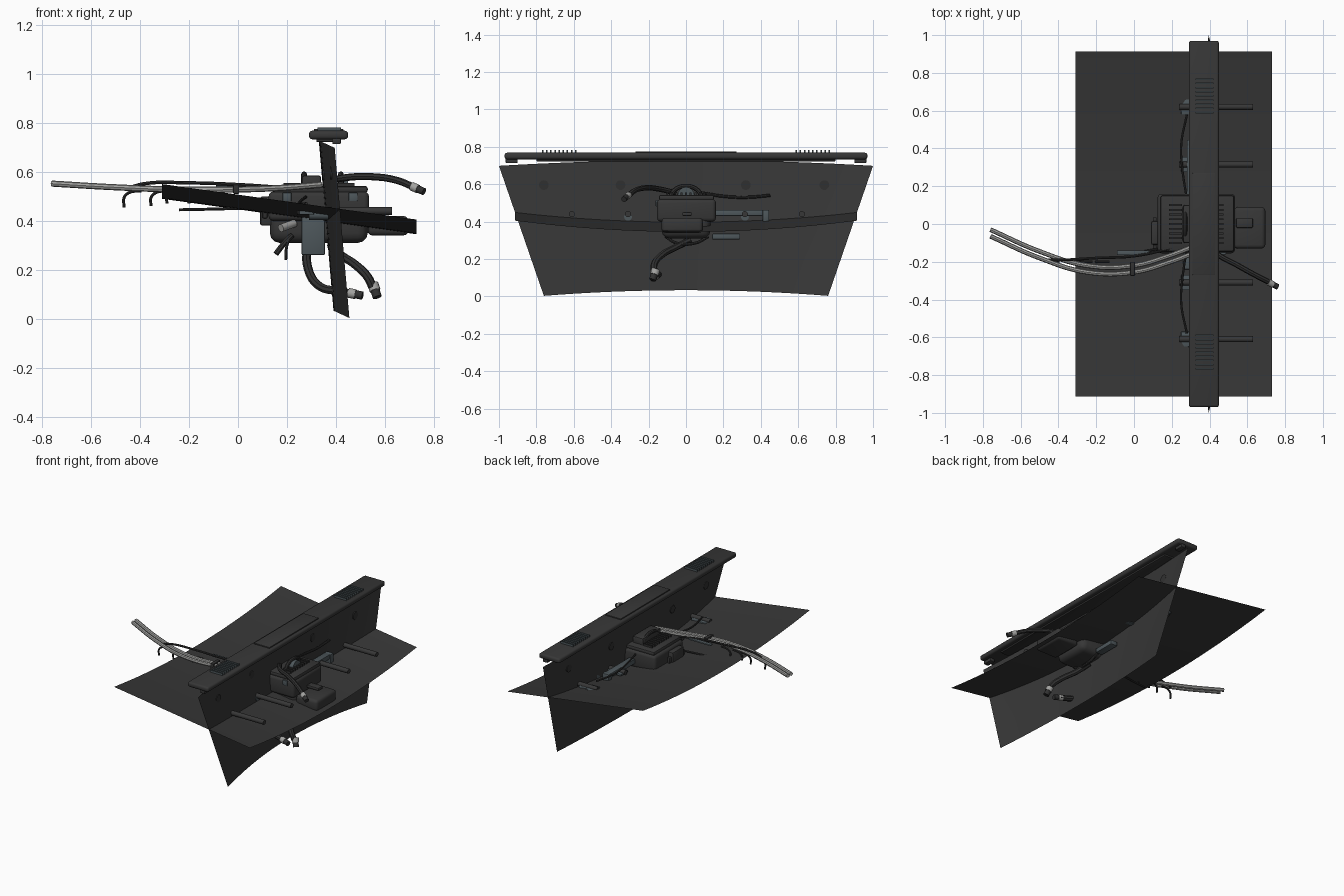
import bpy
import bmesh
from math import radians
from mathutils import Vector

default_cube = bpy.data.objects.get("Cube")
if default_cube:
    bpy.data.objects.remove(default_cube, do_unlink=True)


def make_material(name, red, green, blue):
    material = bpy.data.materials.new(name)
    material.use_nodes = True
    colour = (red, green, blue, 1)
    material.diffuse_color = colour
    material.node_tree.nodes["Principled BSDF"].inputs["Base Color"].default_value = colour
    return material


charcoal = make_material("charcoal plastic", .038, .038, .038)
black = make_material("black rubber", .03, .03, .03)
slate = make_material("slate metal", .075, .095, .105)
silver = make_material("silver tubing", .36, .36, .35)


def finish(obj, material, angle=40):
    obj.data.materials.clear()
    obj.data.materials.append(material)
    bpy.ops.object.select_all(action='DESELECT')
    obj.select_set(True)
    bpy.context.view_layer.objects.active = obj
    bpy.ops.object.shade_smooth_by_angle(angle=radians(angle))
    return obj


def mesh_object(name, bm, material):
    mesh = bpy.data.meshes.new(name)
    bm.to_mesh(mesh)
    bm.free()
    obj = bpy.data.objects.new(name, mesh)
    bpy.context.collection.objects.link(obj)
    return finish(obj, material)


def box(name, x, y, z, material, bevel=0.0, segments=2):
    """Box given by its (low, high) range on each axis."""
    bm = bmesh.new()
    bmesh.ops.create_cube(bm, size=1)
    for vert in bm.verts:
        vert.co = [low + (high - low) * (c + .5)
                   for c, (low, high) in zip(vert.co, (x, y, z))]
    if bevel:
        bmesh.ops.bevel(bm, geom=bm.edges[:], offset=bevel, segments=segments,
                        profile=.5, affect='EDGES')
    return mesh_object(name, bm, material)


def rod(name, start, end, radius, material, sides=16):
    start, end = Vector(start), Vector(end)
    axis = end - start
    bpy.ops.mesh.primitive_cylinder_add(vertices=sides, radius=radius, depth=axis.length,
                                        location=(start + end) / 2)
    obj = bpy.context.object
    obj.name = name
    obj.rotation_euler = axis.to_track_quat('Z', 'Y').to_euler()
    return finish(obj, material)


def cable(name, points, radius, material):
    """Round cable through the points, turned into a mesh."""
    curve = bpy.data.curves.new(name, 'CURVE')
    curve.dimensions = '3D'
    curve.bevel_depth = radius
    curve.bevel_resolution = 2
    curve.resolution_u = 8
    curve.use_fill_caps = True
    spline = curve.splines.new('BEZIER')
    spline.bezier_points.add(len(points) - 1)
    for bezier, point in zip(spline.bezier_points, points):
        bezier.co = point
        bezier.handle_left_type = bezier.handle_right_type = 'AUTO'
    obj = bpy.data.objects.new(name, curve)
    bpy.context.collection.objects.link(obj)
    bpy.ops.object.select_all(action='DESELECT')
    obj.select_set(True)
    bpy.context.view_layer.objects.active = obj
    bpy.ops.object.convert(target='MESH')
    return finish(bpy.context.object, material)


def plug(name, tip, direction, radius):
    """Silver collar and black tip at a cable end."""
    tip, step = Vector(tip), Vector(direction).normalized() * .03
    rod(name + "_collar", tip - step, tip, radius * 1.25, silver)
    rod(name + "_tip", tip, tip + step, radius * 1.05, black)


def sheet(name, surface, material, columns=40, rows=4):
    """Curved sheet from a function of u in -1..1 and v in 0..1."""
    bm = bmesh.new()
    grid = [[bm.verts.new(surface(2 * i / columns - 1, j / rows))
             for i in range(columns + 1)] for j in range(rows + 1)]
    for low, high in zip(grid, grid[1:]):
        for i in range(columns):
            bm.faces.new((low[i], low[i + 1], high[i + 1], high[i]))
    return mesh_object(name, bm, material)


# Two crossed curved panels
def upright(u, v):
    bow = 1 - u * u
    return (.455 - .06 * v - .065 * bow, u * (.76 + .24 * v), .003 + .695 * v + .03 * bow)


def flat(u, v):
    return (-.31 + 1.04 * v, .913 * u, .55 - .145 * v - .06 * (1 - u * u))


sheet("upright_panel", upright, charcoal)
sheet("flat_panel", flat, charcoal)

# Top rail with end feet and vent slats
box("top_rail", (.29, .45), (-.97, .97), (.733, .768), charcoal, .013, 3)
box("rail_cover", (.31, .43), (-.27, .27), (.765, .775), charcoal, .003)
box("rail_lip", (.32, .42), (-.8, .8), (.722, .74), black, .004)
for side in (-1, 1):
    ends = sorted((side * .9, side * .965))
    box("rail_foot", (.385, .42), ends, (.713, .74), charcoal, .005)
    for i in range(9):
        y = side * (.59 + .022 * i)
        box("vent_slat", (.325, .42), (y - .004, y + .004), (.765, .782), slate)

# Support rods, their plates and the round covers on the upright panel
for y in (-.61, -.31, .315, .62):
    rod("support_rod", (.24, y, .44), (.63, y, .44), .016, charcoal)
    rod("rod_collar", (.29, y, .425), (.37, y, .425), .021, slate)
    box("rod_plate", (.25, .31), (y - .04, y + .04), (.425, .44), slate, .003)
for y in (-.76, -.35, .32, .74):
    u = y / .965
    x = .405 - .065 * (1 - u * u)
    rod("round_cover", (x - .004, y, .595), (x + .004, y, .595), .026, black, 24)

# Central housing
box("housing_lower", (.13, .53), (-.13, .13), (.31, .46), charcoal, .04, 3)
box("housing_upper", (.125, .535), (-.155, .16), (.4, .52), charcoal, .02, 3)
box("housing_lid", (.14, .53), (-.145, .15), (.515, .542), charcoal, .01)
box("front_pod", (.53, .695), (-.13, .09), (.34, .42), charcoal, .02, 3)
box("front_pod_neck", (.52, .6), (-.09, .05), (.35, .41), charcoal, .01)
box("rear_cover", (.09, .14), (-.11, .015), (.38, .5), charcoal, .01)
box("rear_cover_edge", (.1, .12), (-.13, .035), (.41, .47), black, .005)
box("inner_block", (.26, .34), (-.1, .1), (.52, .585), charcoal, .01)
for side in (-1, 1):
    for i in range(9):
        y = -.1 + .025 * i
        x = .33 + side * .11
        box("cooling_fin", (x - .035, x + .035), (y - .005, y + .005), (.535, .555), black)

# Arched ring over the housing
for x, radius in ((.27, .095), (.42, .085)):
    arch = [(x, -radius, .53), (x, -radius * .7, .57), (x, 0, .59),
            (x, radius * .7, .57), (x, radius, .53)]
    cable("housing_arch", arch, .012, black)
    rod("arch_hub", (x, 0, .54), (x + .03, 0, .54), .045, slate)

# Slate brackets, blocks and clips
box("lower_block", (.26, .355), (-.24, -.155), (.26, .42), slate, .005)
box("lower_strip", (.38, .43), (.14, .29), (.305, .335), slate, .004)
for x in (.3, .39):
    box("side_rail", (x - .02, x + .025), (.15, .42), (.43, .462), slate, .004)
    box("side_rail_end", (x - .02, x + .03), (.41, .445), (.4, .462), slate, .004)
for x in (.2, .47):
    box("housing_clip", (x - .018, x + .018), (-.162, -.15), (.48, .515), slate, .003)
box("side_latch", (.54, .63), (-.02, .03), (.43, .45), charcoal, .006)

# Pair of long silver tubes
for shift in (0, -.035):
    cable("long_tube", [(-.76, -.03 + shift, .552), (-.5, -.145 + shift, .537),
                        (-.25, -.22 + shift, .528), (0, -.22 + shift, .528),
                        (.18, -.17 + shift, .535), (.34, -.11 + shift, .548)], .0125, silver)
box("tube_clamp", (-.02, .005), (-.275, -.2), (.51, .548), black, .005)

# Thin wiring loom with hanging hooks
cable("loom_wire", [(-.46, -.19, .53), (-.38, -.19, .552), (-.2, -.18, .555),
                    (0, -.17, .548), (.2, -.13, .535)], .007, black)
cable("loom_wire_low", [(-.24, -.18, .445), (-.1, -.17, .448), (.14, -.13, .455)], .006, black)
box("loom_label", (-.09, .08), (-.165, -.14), (.535, .545), slate, .003)
for x, bottom in ((-.465, .455), (-.355, .46), (-.29, .47), (-.2, .47)):
    cable("loom_hook", [(x + .07, -.2, .522), (x + .02, -.2, .515),
                        (x, -.2, .495), (x, -.2, bottom)], .006, black)

# Thick cables with plugs
cable("upper_cable", [(.36, -.06, .555), (.43, -.15, .575), (.55, -.22, .58),
                      (.65, -.275, .565), (.72, -.31, .537)], .0145, black)
plug("upper_plug", (.735, -.32, .53), (.08, -.04, -.035), .0145)
cable("lower_cable_a", [(.285, -.08, .32), (.285, -.1, .21), (.33, -.13, .135),
                        (.41, -.155, .112), (.47, -.165, .102)], .018, black)
plug("lower_plug_a", (.48, -.17, .1), (.05, -.01, -.01), .016)
cable("lower_cable_b", [(.38, .02, .3), (.42, -.06, .26), (.48, -.13, .22),
                        (.53, -.17, .17), (.55, -.17, .13)], .018, black)
plug("lower_plug_b", (.56, -.17, .115), (.01, -.01, -.03), .018)
cable("under_loop", [(.4, -.11, .32), (.41, -.05, .285), (.41, .05, .285), (.4, .12, .32)],
      .008, black)

# Short leads beside the housing
cable("short_lead", [(.22, -.14, .34), (.19, -.16, .31), (.155, -.17, .265)], .012, black)
cable("thin_lead", [(.22, -.14, .34), (.2, -.17, .3), (.195, -.18, .24)], .006, black)
rod("side_connector", (.175, -.19, .37), (.23, -.14, .39), .016, silver)

# Wires clipped along the upright panel
cable("panel_wire", [(.38, .08, .555), (.37, .2, .535), (.38, .33, .53), (.385, .45, .54)],
      .008, black)
for side in (-1, 1):
    cable("rear_wire", [(.28, side * .13, .5), (.255, side * .3, .48),
                        (.25, side * .42, .47), (.28, side * .58, .47)], .006, black)
